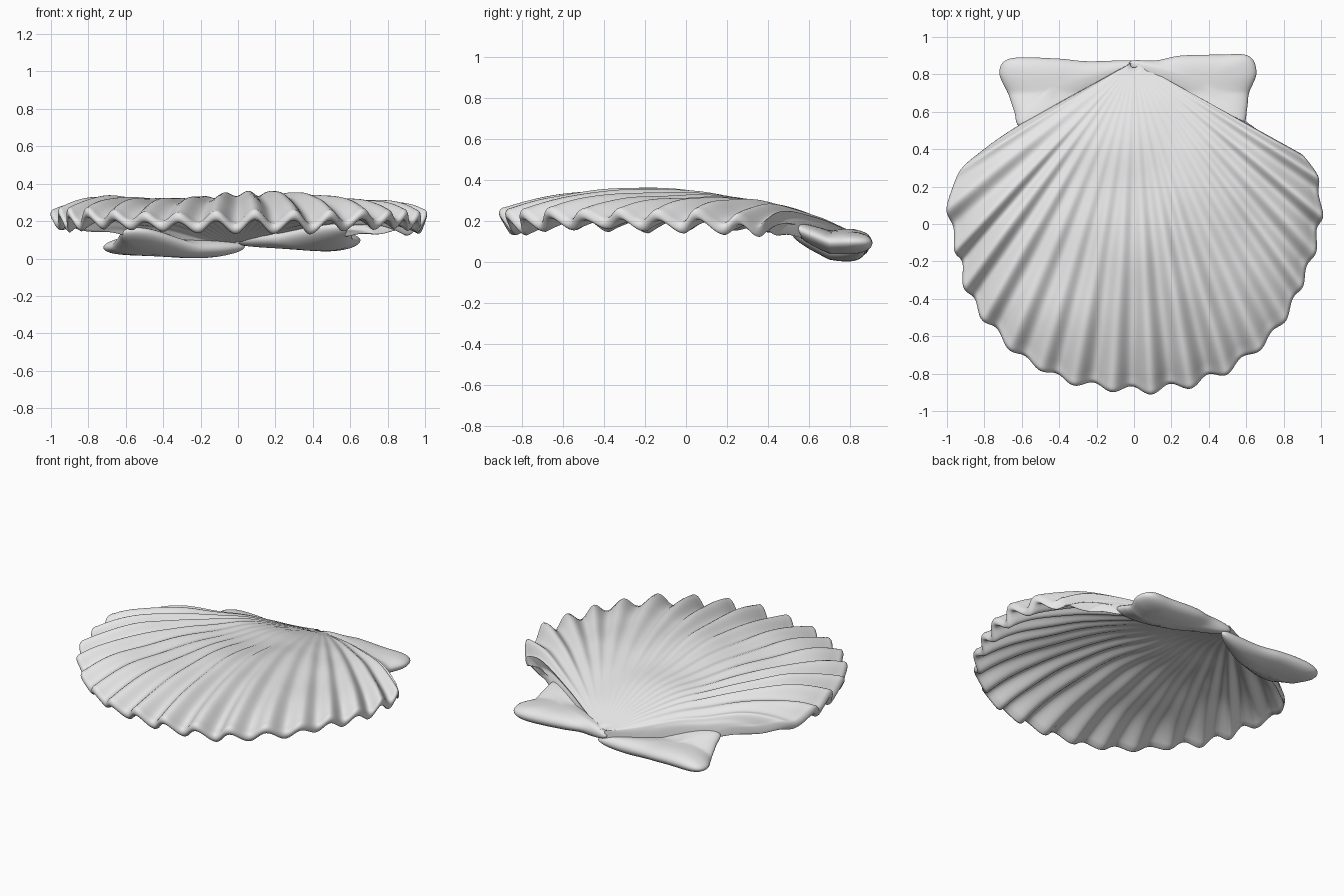
import bpy, bmesh, math
from mathutils import Vector, noise

cube = bpy.data.objects.get("Cube")
if cube:
    bpy.data.objects.remove(cube)

grey = bpy.data.materials.new("shell grey")
grey.use_nodes = True
grey.diffuse_color = (0.8, 0.8, 0.8, 1)
grey.node_tree.nodes["Principled BSDF"].inputs["Base Color"].default_value = (0.8, 0.8, 0.8, 1)


def spline(points, f, closed=False):
    """Smooth curve through points, f running from 0 to 1."""
    n = len(points)
    p = f * (n if closed else n - 1)
    i = int(p) if closed else min(int(p), n - 2)
    t = p - i
    a, b, c, d = (points[k % n if closed else max(0, min(n - 1, k))]
                  for k in range(i - 1, i + 3))
    return 0.5 * (2 * b + (c - a) * t + (2 * a - 5 * b + 4 * c - d) * t * t
                  + (3 * b - a - 3 * c + d) * t ** 3)


def finish(bm, name):
    bmesh.ops.remove_doubles(bm, verts=bm.verts, dist=0.000001)
    bmesh.ops.recalc_face_normals(bm, faces=bm.faces)
    mesh = bpy.data.meshes.new(name)
    bm.to_mesh(mesh)
    bm.free()
    mesh.materials.append(grey)
    mesh.shade_smooth()
    bpy.context.collection.objects.link(bpy.data.objects.new(name, mesh))


# Fan rim, going round from the right ear to the left ear
rim = [Vector(p) for p in (
    (-0.6, 0.54), (-0.79, 0.41), (-0.94, 0.27), (-0.995, 0.08), (-0.955, -0.1),
    (-0.92, -0.26), (-0.86, -0.42), (-0.76, -0.55), (-0.64, -0.68), (-0.5, -0.77),
    (-0.35, -0.84), (-0.18, -0.87), (0, -0.89), (0.18, -0.88), (0.36, -0.84),
    (0.52, -0.77), (0.67, -0.66), (0.79, -0.53), (0.87, -0.38), (0.93, -0.24),
    (0.98, -0.08), (1, 0.08), (0.98, 0.25), (0.9, 0.37), (0.75, 0.44), (0.6, 0.55))]
hinge = Vector((0, 0.87))
# Height of the crown from back to front
crown = [0.13, 0.215, 0.275, 0.295, 0.305, 0.31, 0.315, 0.31, 0.3]
RIBS, ROWS, COLS, ROLL = 21, 40, 294, 8
HALF = 0.03


def fan_point(s, t, angle):
    """Point on the fan; the angle turns from the top, round the rim, to the underside."""
    u = 2 * s - 1
    reach = spline(rim, s) - hinge
    outward = reach.normalized()
    half = HALF * math.sqrt(max(0, 1 - abs(u) ** 40))
    fade = 1 - max(0, min(1, (abs(u) - 0.66) / 0.25))
    amount = (0.2 + 0.8 * fade) * (1 + 0.25 * math.sin(9 * u + 1))
    wave = math.cos(math.pi * RIBS * u + 0.4 * math.sin(5 * u))
    # ribs swell towards the rim, where they also scallop the outline
    p = hinge + (reach - HALF * outward) * t * (1 + 0.011 * wave * amount * t ** 6)
    z = spline(crown, max(0, min(1, (0.87 - p.y) / 1.76))) - HALF
    z += 0.045 * math.exp(-((p.x - 0.18) ** 2 + (p.y + 0.15) ** 2) / 0.12)
    z += 0.02 * math.exp(-((p.x + 0.78) ** 2 + p.y ** 2) / 0.1)
    z -= 0.075 * (1 - (1 - t ** 8) * (1 - abs(u) ** 14 * min(1, t * 3)))
    z += 0.032 * wave * amount * (0.05 + 0.95 * t ** 2.2) * min(1, t * 2)
    z += 0.013 * noise.noise(Vector((p.x * 4, p.y * 3, 2))) * min(1, t * 3)
    p += outward * half * math.sin(angle)
    return p.x, p.y, z + half * math.cos(angle)


# Ribbed fan: a section run out along the top, round the rim and back underneath
rows = [0.02 + 0.98 * r / ROWS for r in range(ROWS + 1)]
section = [(t, 0) for t in rows]
section += [(1, math.pi * k / ROLL) for k in range(1, ROLL)]
section += [(t, math.pi) for t in reversed(rows)]
bm = bmesh.new()
columns = [[bm.verts.new(fan_point(c / COLS, t, a)) for t, a in section]
           for c in range(COLS + 1)]
for a, b in zip(columns, columns[1:]):
    for i in range(len(section)):
        bm.faces.new((a[i - 1], a[i], b[i], b[i - 1]))
finish(bm, "ribbed_fan")


def ear(name, points, mid_z, half):
    """Rounded, cushion-like wing beside the hinge."""
    n, rings = 80, 10
    outline = [Vector(p) for p in points]
    edge = [spline(outline, i / n, True) for i in range(n)]
    mid = sum(edge, Vector((0, 0))) / n

    def place(p, lift):
        z = mid_z + 0.42 * max(0, 0.7 - p.y) + 0.008 * math.sin(9 * p.x)
        return p.x, p.y, z + lift

    bm = bmesh.new()
    loops = []
    for k in range(1, 2 * rings):
        a = math.pi * k / (2 * rings)
        r = math.sin(a) ** 0.7
        loops.append([bm.verts.new(place(mid + (e - mid) * r, half * math.cos(a)))
                      for e in edge])
    for a, b in zip(loops, loops[1:]):
        for i in range(n):
            bm.faces.new((a[i - 1], a[i], b[i], b[i - 1]))
    for loop, lift in ((loops[0], half), (loops[-1], -half)):
        tip = bm.verts.new(place(mid, lift))
        for i in range(n):
            bm.faces.new((tip, loop[i - 1], loop[i]))
    finish(bm, name)


# Hinge ears
ear("right_ear", [(0.02, 0.87), (-0.25, 0.87), (-0.42, 0.885), (-0.66, 0.885), (-0.72, 0.81),
                  (-0.67, 0.69), (-0.64, 0.6), (-0.61, 0.52), (-0.48, 0.53), (-0.25, 0.67),
                  (-0.02, 0.8)], 0.06, 0.054)
ear("left_ear", [(-0.02, 0.87), (0.12, 0.875), (0.25, 0.9), (0.45, 0.905), (0.61, 0.9),
                 (0.655, 0.81), (0.615, 0.7), (0.605, 0.62), (0.58, 0.53), (0.46, 0.54),
                 (0.25, 0.67), (0.02, 0.8)], 0.1, 0.056)
